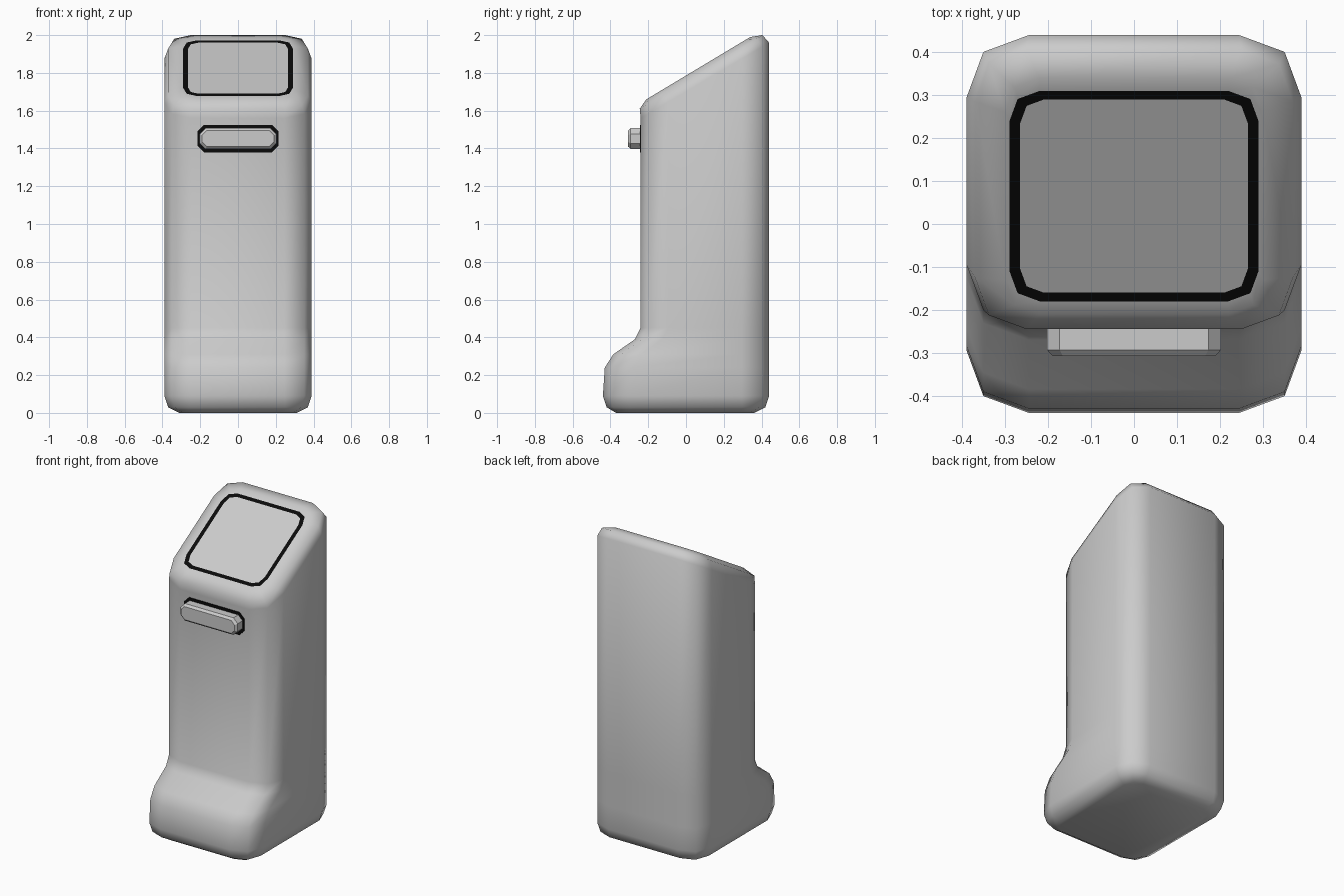
import bpy, bmesh, math

cube = bpy.data.objects.get("Cube")
if cube:
    bpy.data.objects.remove(cube, do_unlink=True)


def make_material(name, value):
    mat = bpy.data.materials.new(name)
    mat.use_nodes = True
    colour = (value, value, value, 1)
    mat.diffuse_color = colour
    mat.node_tree.nodes["Principled BSDF"].inputs["Base Color"].default_value = colour
    return mat


grey = make_material("light grey shell", 0.6)
black = make_material("black trim", 0.003)


def outline(half_x, low, high, r):
    """Rectangle with two-segment rounded corners, counter-clockwise."""
    k = 0.27 * r
    pts = []
    for sx, sy in ((1, 1), (-1, 1), (-1, -1), (1, -1)):
        edge = high if sy > 0 else low
        corner = [(sx * (half_x - a), edge - sy * b) for a, b in ((0, r), (k, k), (r, 0))]
        pts += corner if sx * sy > 0 else corner[::-1]
    return pts


def loft(bm, loops):
    """Skin a stack of equal loops, cap both ends, return the side bands."""
    rows = [[bm.verts.new(p) for p in loop] for loop in loops]
    n = len(rows[0])
    bands = []
    for a, b in zip(rows, rows[1:]):
        bands.append([bm.faces.new((a[i], a[(i + 1) % n], b[(i + 1) % n], b[i])) for i in range(n)])
    bm.faces.new(rows[0][::-1])
    bm.faces.new(rows[-1])
    return bands


def finish(bm, name, mats, angle):
    bmesh.ops.recalc_face_normals(bm, faces=bm.faces[:])
    mesh = bpy.data.meshes.new(name)
    bm.to_mesh(mesh)
    bm.free()
    for mat in mats:
        mesh.materials.append(mat)
    obj = bpy.data.objects.new(name, mesh)
    bpy.context.collection.objects.link(obj)
    bpy.ops.object.select_all(action="DESELECT")
    obj.select_set(True)
    bpy.context.view_layer.objects.active = obj
    bpy.ops.object.shade_smooth_by_angle(angle=math.radians(angle))
    return obj


# Shell rings: half width, front y, back y, corner radius, front z, back z
rings = [
    (0.31, -0.37, 0.36, 0.08, 0, 0),
    (0.37, -0.42, 0.42, 0.12, 0.03, 0.03),
    (0.39, -0.44, 0.44, 0.145, 0.09, 0.09),
    (0.39, -0.43, 0.44, 0.145, 0.24, 0.24),
    (0.39, -0.385, 0.44, 0.145, 0.31, 0.31),
    (0.39, -0.27, 0.44, 0.145, 0.39, 0.39),
    (0.39, -0.24, 0.44, 0.145, 0.45, 0.45),
    (0.39, -0.24, 0.44, 0.145, 1.56, 1.96),
    (0.37, -0.245, 0.405, 0.12, 1.61, 2.0),
    (0.30, -0.21, 0.34, 0.08, 1.66, 1.99),
    # screen border, outer and inner edge on the sloping top
    (0.29, -0.18, 0.31, 0.07, 1.678, 1.972),
    (0.265, -0.16, 0.29, 0.055, 1.69, 1.96),
]
loops = []
for half_x, low, high, r, z0, z1 in rings:
    slope = (z1 - z0) / (high - low)
    loops.append([(x, y, z0 + slope * (y - low)) for x, y in outline(half_x, low, high, r)])
bm = bmesh.new()
for face in loft(bm, loops)[-1]:
    face.material_index = 1
finish(bm, "kiosk_shell", [grey, black], 80)


def slot_loop(half_x, half_z, cut, y):
    """Long octagon standing upright on the front."""
    pts = []
    for sx, sz in ((1, 1), (-1, 1), (-1, -1), (1, -1)):
        corner = [(sx * half_x, y, 1.452 + sz * (half_z - cut)),
                  (sx * (half_x - cut), y, 1.452 + sz * half_z)]
        pts += corner if sx * sz > 0 else corner[::-1]
    return pts


# Thin dark surround behind the front lip
bm = bmesh.new()
loft(bm, [slot_loop(0.215, 0.073, 0.035, y) for y in (-0.238, -0.244)])
finish(bm, "slot_surround", [black], 30)

# Protruding lip with a bevelled front edge
bm = bmesh.new()
loft(bm, [slot_loop(0.203, 0.055, 0.03, -0.235),
          slot_loop(0.203, 0.055, 0.03, -0.293),
          slot_loop(0.19, 0.042, 0.024, -0.307)])
finish(bm, "slot_lip", [grey], 30)
